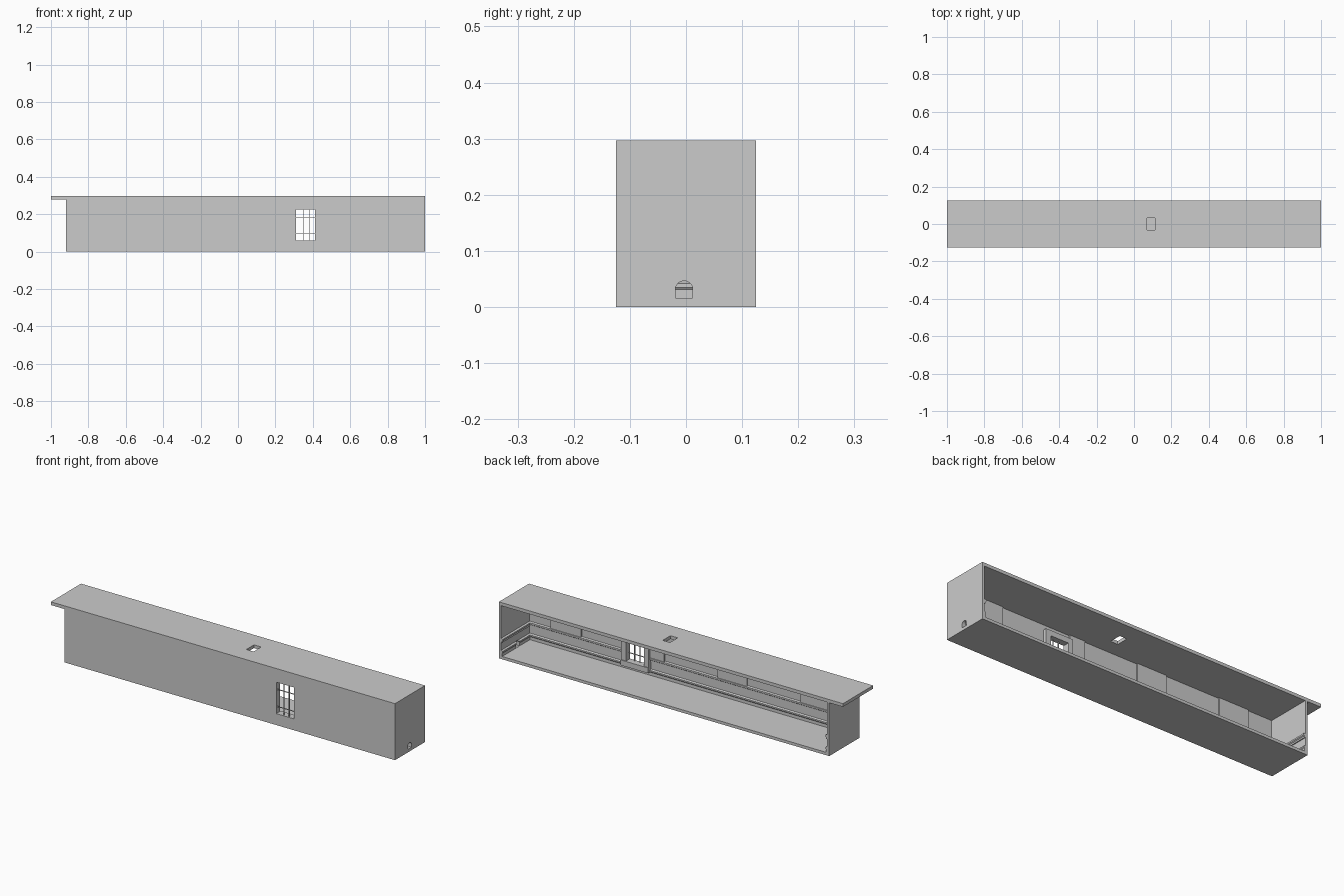
import bpy, bmesh, math

if "Cube" in bpy.data.objects:
    bpy.data.objects.remove(bpy.data.objects["Cube"])

HALF_Y, TOP, CEIL, FLOOR, T = 0.125, 0.297, 0.28, 0.015, 0.013
X_NEG, X_POS = -0.92, 1.0
IN_NEG, IN_POS, IN_Y = X_NEG + T, X_POS - T, -HALF_Y + T
WIN = (0.31, 0.413, 0.06, 0.225)


def make(name, bm):
    bmesh.ops.recalc_face_normals(bm, faces=bm.faces)
    mesh = bpy.data.meshes.new(name)
    bm.to_mesh(mesh)
    bm.free()
    ob = bpy.data.objects.new(name, mesh)
    bpy.context.collection.objects.link(ob)
    return ob


def box(name, x0, x1, y0, y1, z0, z1):
    bm = bmesh.new()
    bmesh.ops.create_cube(bm, size=1)
    for v in bm.verts:
        v.co = ((x0 + x1) / 2 + v.co.x * (x1 - x0),
                (y0 + y1) / 2 + v.co.y * (y1 - y0),
                (z0 + z1) / 2 + v.co.z * (z1 - z0))
    return make(name, bm)


def arch(name, x0, x1, y, z0, spring, radius):
    bm = bmesh.new()
    outline = [(y - radius, z0), (y + radius, z0)]
    for i in range(13):
        a = math.pi * i / 12
        outline.append((y + radius * math.cos(a), spring + radius * math.sin(a)))
    face = bm.faces.new([bm.verts.new((x0, p, q)) for p, q in outline])
    new = bmesh.ops.extrude_face_region(bm, geom=[face])["geom"]
    bmesh.ops.translate(bm, vec=(x1 - x0, 0, 0),
                        verts=[g for g in new if isinstance(g, bmesh.types.BMVert)])
    return make(name, bm)


def moulding(name, profile):
    # mitred sweep round the three inner walls
    bm = bmesh.new()
    rings = []
    for corner in range(4):
        ring = []
        for d, z in profile:
            x = IN_POS - d if corner < 2 else IN_NEG + d
            y = HALF_Y if corner in (0, 3) else IN_Y + d
            ring.append(bm.verts.new((x, y, z)))
        rings.append(ring)
    n = len(profile)
    for a, b in zip(rings, rings[1:]):
        for i in range(n):
            j = (i + 1) % n
            bm.faces.new((a[i], a[j], b[j], b[i]))
    bm.faces.new(rings[0])
    bm.faces.new(rings[-1])
    return make(name, bm)


def cut(cutter, *targets):
    for ob in targets:
        mod = ob.modifiers.new("opening", "BOOLEAN")
        mod.operation = "DIFFERENCE"
        mod.solver = "EXACT"
        mod.object = cutter
        bpy.context.view_layer.objects.active = ob
        bpy.ops.object.modifier_apply(modifier=mod.name)
    bpy.data.objects.remove(cutter)


# Shell, open at the back
floor = box("floor", X_NEG, X_POS, -HALF_Y, HALF_Y, 0, FLOOR)
roof = box("roof", -1, X_POS, -HALF_Y, HALF_Y, CEIL, TOP)
front_wall = box("front_wall", X_NEG, X_POS, -HALF_Y, IN_Y, FLOOR, CEIL)
left_wall = box("left_end_wall", IN_POS, X_POS, IN_Y, HALF_Y, FLOOR, CEIL)
right_wall = box("right_end_wall", X_NEG, IN_NEG, IN_Y, HALF_Y, FLOOR, CEIL)

# Skirting and chair rail
skirting = moulding("skirting", [(0, FLOOR), (0.006, FLOOR), (0.006, 0.031),
                                 (0.009, 0.035), (0.009, 0.042), (0, 0.046)])
rail = moulding("chair_rail", [(0, 0.086), (0.005, 0.086), (0.005, 0.094),
                               (0.01, 0.098), (0.01, 0.106), (0, 0.109)])

# Raised wall panels above the rail
for i, (x0, x1) in enumerate([(-0.764, -0.593), (-0.28, -0.11), (0.2, 0.29), (0.684, 0.86)]):
    box(f"wall_panel_{i + 1}", x0, x1, IN_Y, IN_Y + 0.007, 0.107, CEIL)

# Openings
x0, x1, z0, z1 = WIN
cut(box("window_cutter", x0, x1, -0.2, 0, z0, z1), front_wall, rail)
cut(box("hatch_cutter", 0.07, 0.112, -0.031, 0.033, 0.25, 0.35), roof)
cut(arch("arch_cutter", 0.95, 1.05, -0.0035, FLOOR + 0.001, 0.031, 0.0155), left_wall, skirting)

# Window casing standing proud of the inner wall
W, DEPTH = 0.028, IN_Y + 0.02
box("casing_right", x0 - W, x0, IN_Y, DEPTH, z0, z1)
box("casing_left", x1, x1 + W, IN_Y, DEPTH, z0, z1)
box("casing_head", x0 - W, x1 + W, IN_Y, DEPTH, z1, z1 + W)
box("casing_sill", x0 - W, x1 + W, IN_Y, DEPTH + 0.004, z0 - W, z0)

# Glazing bars
BAR, BAR_Y = 0.0015, -0.117
for i, x in enumerate((0.35, 0.38)):
    box(f"upright_bar_{i + 1}", x - BAR, x + BAR, BAR_Y - 0.003, BAR_Y + 0.003, z0, z1)
for i, z in enumerate((0.095, 0.185)):
    box(f"cross_bar_{i + 1}", x0, x1, BAR_Y - 0.002, BAR_Y + 0.002, z - BAR, z + BAR)
